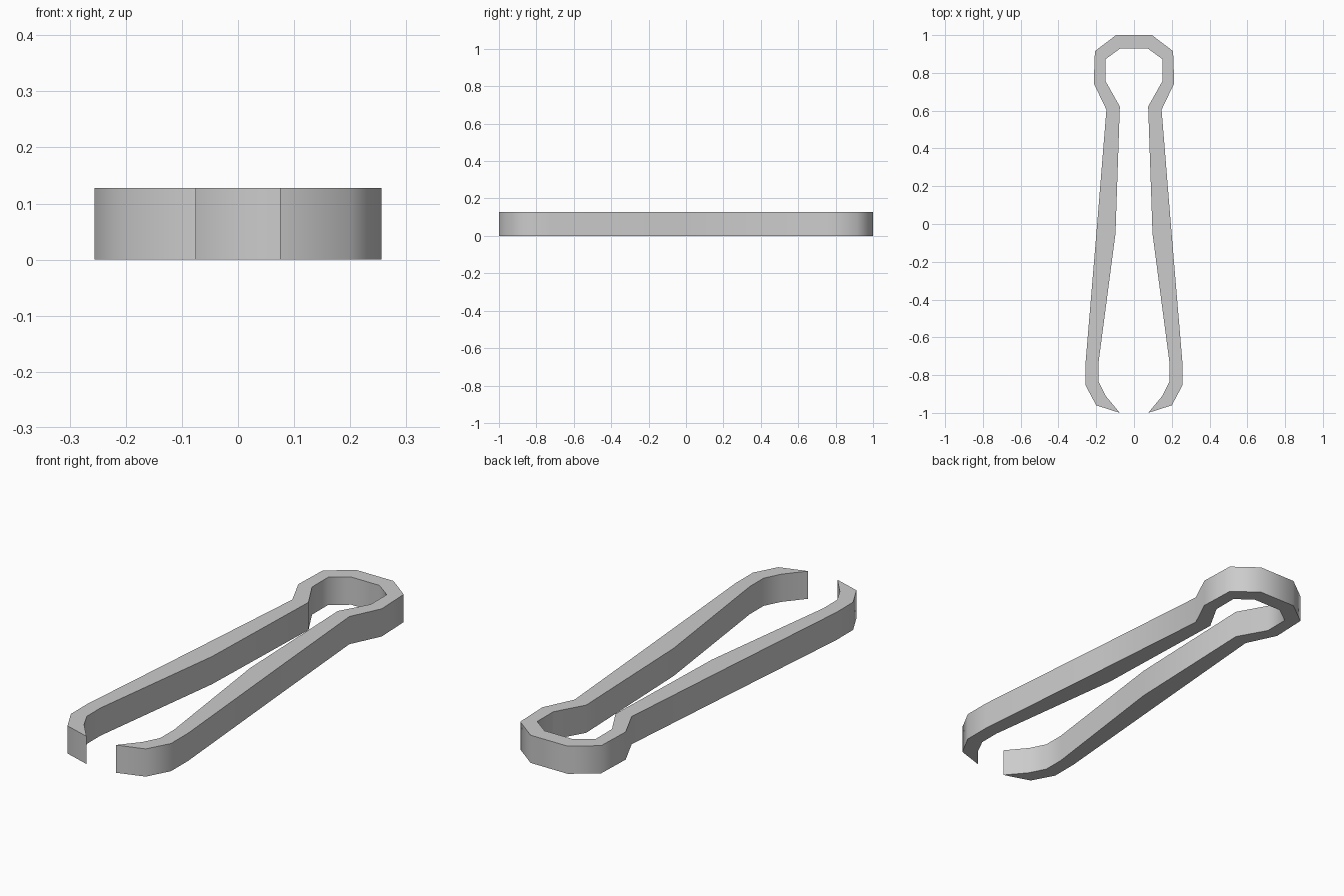
import bpy
import bmesh
import math

cube = bpy.data.objects.get("Cube")
if cube:
    bpy.data.objects.remove(cube, do_unlink=True)

HEIGHT = 0.128

# Left half of the strip, from the spring bend down to the pointed tip
outer = [(0.095, 1.0), (0.207, 0.915), (0.213, 0.745), (0.146, 0.605),
         (0.195, 0.0), (0.256, -0.73), (0.256, -0.855), (0.2, -0.96)]
inner = [(0.072, 0.93), (0.15, 0.873), (0.15, 0.755), (0.075, 0.622),
         (0.098, -0.05), (0.188, -0.735), (0.188, -0.835), (0.15, -0.91)]
tip = (0.075, -1.0)


def mirrored(points):
    """Full run from the right end, around the bend, to the left end."""
    return [(-x, y) for x, y in reversed(points)] + points


# Grey metal
metal = bpy.data.materials.new("grey_metal")
metal.use_nodes = True
grey = (0.6, 0.6, 0.6, 1)
metal.diffuse_color = grey
metal.node_tree.nodes["Principled BSDF"].inputs["Base Color"].default_value = grey

# Bent strip: quads between the two outlines, with both ends tapering to a tip
bm = bmesh.new()
out_run = [bm.verts.new((x, y, 0)) for x, y in mirrored(outer)]
in_run = [bm.verts.new((x, y, 0)) for x, y in mirrored(inner)]
for i in range(len(out_run) - 1):
    bm.faces.new((out_run[i], out_run[i + 1], in_run[i + 1], in_run[i]))
for end, side in ((0, -1), (-1, 1)):
    point = bm.verts.new((side * tip[0], tip[1], 0))
    bm.faces.new((out_run[end], in_run[end], point))

# Raise the flat strip to its full height
raised = bmesh.ops.extrude_face_region(bm, geom=bm.faces[:])["geom"]
bmesh.ops.translate(bm, vec=(0, 0, HEIGHT),
                    verts=[v for v in raised if isinstance(v, bmesh.types.BMVert)])
bmesh.ops.recalc_face_normals(bm, faces=bm.faces[:])

mesh = bpy.data.meshes.new("tweezer_strip")
bm.to_mesh(mesh)
bm.free()
mesh.materials.append(metal)
strip = bpy.data.objects.new("tweezer_strip", mesh)
bpy.context.collection.objects.link(strip)

# Soft bends along the walls, crisp rims and tips
bpy.context.view_layer.objects.active = strip
strip.select_set(True)
bpy.ops.object.shade_smooth_by_angle(angle=math.radians(65))
